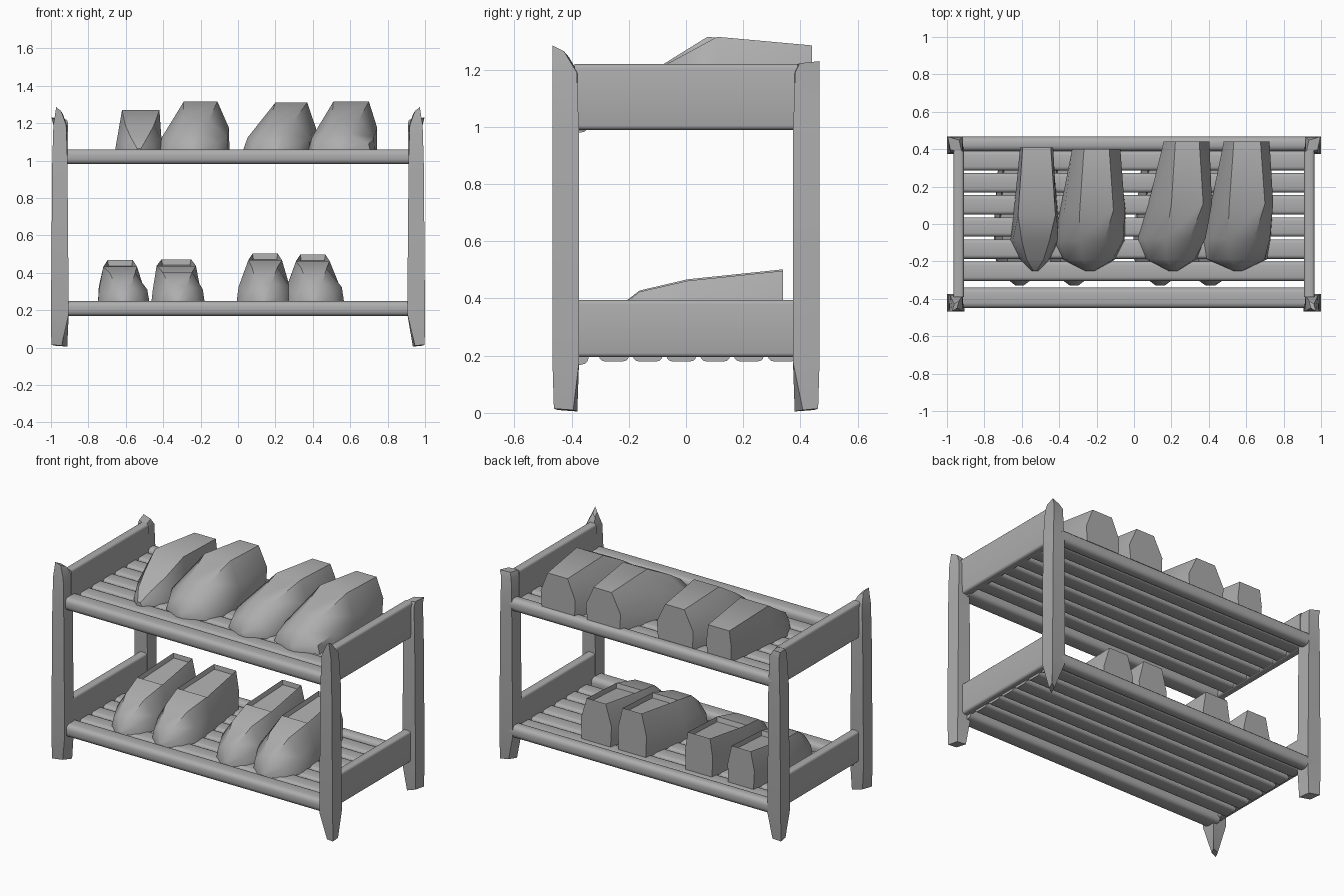
import bpy, bmesh, math

if "Cube" in bpy.data.objects:
    bpy.data.objects.remove(bpy.data.objects["Cube"])

grey = bpy.data.materials.new("grey")
grey.diffuse_color = (0.42, 0.42, 0.42, 1)
grey.use_nodes = True
grey.node_tree.nodes["Principled BSDF"].inputs["Base Color"].default_value = grey.diffuse_color


def finish(name, bm, angle):
    """Turn a bmesh into a named, shaded object."""
    bmesh.ops.recalc_face_normals(bm, faces=bm.faces)
    me = bpy.data.meshes.new(name)
    bm.to_mesh(me)
    bm.free()
    me.materials.append(grey)
    ob = bpy.data.objects.new(name, me)
    bpy.context.collection.objects.link(ob)
    bpy.ops.object.select_all(action='DESELECT')
    ob.select_set(True)
    bpy.context.view_layer.objects.active = ob
    bpy.ops.object.shade_smooth_by_angle(angle=math.radians(angle))
    return ob


def loft(bm, rings):
    """Skin closed rings of equal length and cap both ends."""
    vs = [[bm.verts.new(p) for p in r] for r in rings]
    n = len(vs[0])
    walls = []
    for a, b in zip(vs, vs[1:]):
        walls.append([bm.faces.new((a[i], a[(i + 1) % n], b[(i + 1) % n], b[i]))
                      for i in range(n)])
    bm.faces.new(vs[0][::-1])
    bm.faces.new(vs[-1])
    return walls


def bar(name, x0, x1, y0, y1, z0, z1, round_x=0.0, round_y=0.0):
    """Box whose edges along x or y are rounded."""
    bm = bmesh.new()
    loft(bm, [[(x0, y0, z), (x1, y0, z), (x1, y1, z), (x0, y1, z)] for z in (z0, z1)])
    for axis, r in ((0, round_x), (1, round_y)):
        if r:
            edges = [e for e in bm.edges
                     if abs((e.verts[0].co - e.verts[1].co).normalized()[axis]) > 0.99]
            bmesh.ops.bevel(bm, geom=edges, offset=r, segments=3, profile=0.5,
                            affect='EDGES')
    return finish(name, bm, 40)


def leg(name, sx, front):
    """Post pinched to a diagonal ridge at the foot and at the top."""
    sy = -1 if front else 1

    def ring(xi, xo, yi, yo, zi, zo, pinch=0.0):
        cx, cy, cz = (xi + xo) / 2, (yi + yo) / 2, (zi + zo) / 2
        pts = [(xi, yi, zi), (xo, yi, cz), (xo, yo, zo), (xi, yo, cz)]
        for i in (1, 3):
            x, y, z = pts[i]
            pts[i] = (x + (cx - x) * pinch, y + (cy - y) * pinch, z)
        return [(sx * x, sy * y, z) for x, y, z in pts]
    bm = bmesh.new()
    # The front left and back right feet are the sharper ones
    foot_pinch = 0.7 if sx == sy else 0.35
    foot_in = 0.935 if sx > 0 else 0.913
    rings = [ring(foot_in, 0.998, 0.38, 0.462, 0.005, 0.015, foot_pinch),
             ring(0.905, 1.0, 0.374, 0.467, 0.18, 0.18),
             ring(0.912, 0.993, 0.375, 0.467, 1.0, 1.0),
             ring(0.915, 0.987, 0.377, 0.467, 1.19, 1.19, 0.1)]
    if front:
        rings.append(ring(0.935, 0.972, 0.41, 0.467, 1.245, 1.285, 0.6))
    else:
        rings.append(ring(0.92, 0.997, 0.38, 0.467, 1.215, 1.23, 0.4))
    loft(bm, rings)
    return finish(name, bm, 40)


def shoe(name, xb, xt, w, wt, y0, y1, z, h_heel, h_front, front_at, full, blunt, sunk):
    """Shoe lofted heel to toe, with a collar that may be sunken."""
    # along, base width, middle width, top width, height, base lean, top lean
    profile = [(0.0, 0.64 * w, 0.68 * w, wt * 0.75, h_heel, 0.9, 1.0),
               (front_at, 0.92 * w, 0.85 * w, wt, h_front, 0.5, 1.0),
               (0.75, w, 0.92 * w, wt * 0.75, h_front * full, 0.0, 0.4),
               (0.91, blunt * w, 0.9 * blunt * w, wt * 0.45, h_front * full * 0.6, 0.0, 0.1),
               (1.0, 0.15 * w, 0.12 * w, wt * 0.1, h_front * 0.12, 0.1, 0.1)]
    rings = []
    for t, b, m, top, h, lean_b, lean_t in profile:
        y = y0 + (y1 - y0) * t
        base = xb + (xt - xb) * lean_b
        c = xb + (xt - xb) * lean_t
        mid = (base + c) / 2
        rings.append([(base - b, y, z), (base + b, y, z), (mid + m, y, z + h * 0.5),
                      (c + top, y, z + h), (c - top, y, z + h), (mid - m, y, z + h * 0.5)])
    bm = bmesh.new()
    walls = loft(bm, rings)
    bmesh.ops.recalc_face_normals(bm, faces=bm.faces)
    if sunk:
        bmesh.ops.inset_region(bm, faces=[walls[0][3]], thickness=0.008, depth=-sunk)
    return finish(name, bm, 40)


# Posts and side boards
for sx, side in ((-1, "left"), (1, "right")):
    leg("front_leg_" + side, sx, True)
    leg("back_leg_" + side, sx, False)
    xa, xb = sorted((sx * 0.91, sx * 0.965))
    bar("upper_side_board_" + side, xa, xb, -0.39, 0.39, 0.99, 1.22, round_y=0.015)
    bar("lower_side_board_" + side, xa, xb, -0.39, 0.39, 0.195, 0.395, round_y=0.015)

# Shelves: front and back rails with six slats between
for level, z in (("upper", 0.98), ("lower", 0.168)):
    bar(level + "_front_rail", -0.93, 0.93, -0.45, -0.34, z, z + 0.08, round_x=0.028)
    bar(level + "_back_rail", -0.93, 0.93, 0.39, 0.467, z, z + 0.08, round_x=0.028)
    for i in range(6):
        y = -0.252 + 0.118 * i
        bar(f"{level}_slat_{i + 1}", -0.93, 0.93, y - 0.052, y + 0.052,
            z + 0.012, z + 0.06, round_x=0.02)

# Shoes: base centre, collar centre, base and collar half widths, height,
# heel y, collar front, toe bluntness
for i, (xb, xt, w, wt, h, y0, at, blunt) in enumerate([
        (-0.53, -0.52, 0.13, 0.10, 0.235, 0.41, 0.55, 0.6),
        (-0.24, -0.20, 0.19, 0.09, 0.28, 0.40, 0.5, 0.72),
        (0.20, 0.285, 0.18, 0.085, 0.275, 0.44, 0.48, 0.75),
        (0.55, 0.605, 0.18, 0.095, 0.28, 0.44, 0.48, 0.9)]):
    shoe(f"upper_shoe_{i + 1}", xb, xt, w, wt, y0, -0.25, 1.035, h - 0.03, h,
         at, 0.64, blunt, 0)

for i, (xb, xt, w, wt, h) in enumerate([(-0.61, -0.63, 0.14, 0.09, 0.245),
                                        (-0.32, -0.33, 0.145, 0.105, 0.25),
                                        (0.14, 0.145, 0.15, 0.09, 0.28),
                                        (0.41, 0.40, 0.16, 0.09, 0.275)]):
    shoe(f"lower_shoe_{i + 1}", xb, xt, w, wt, 0.34, -0.33, 0.222, h, h - 0.035,
         0.5, 0.84, 0.7, 0.03)
